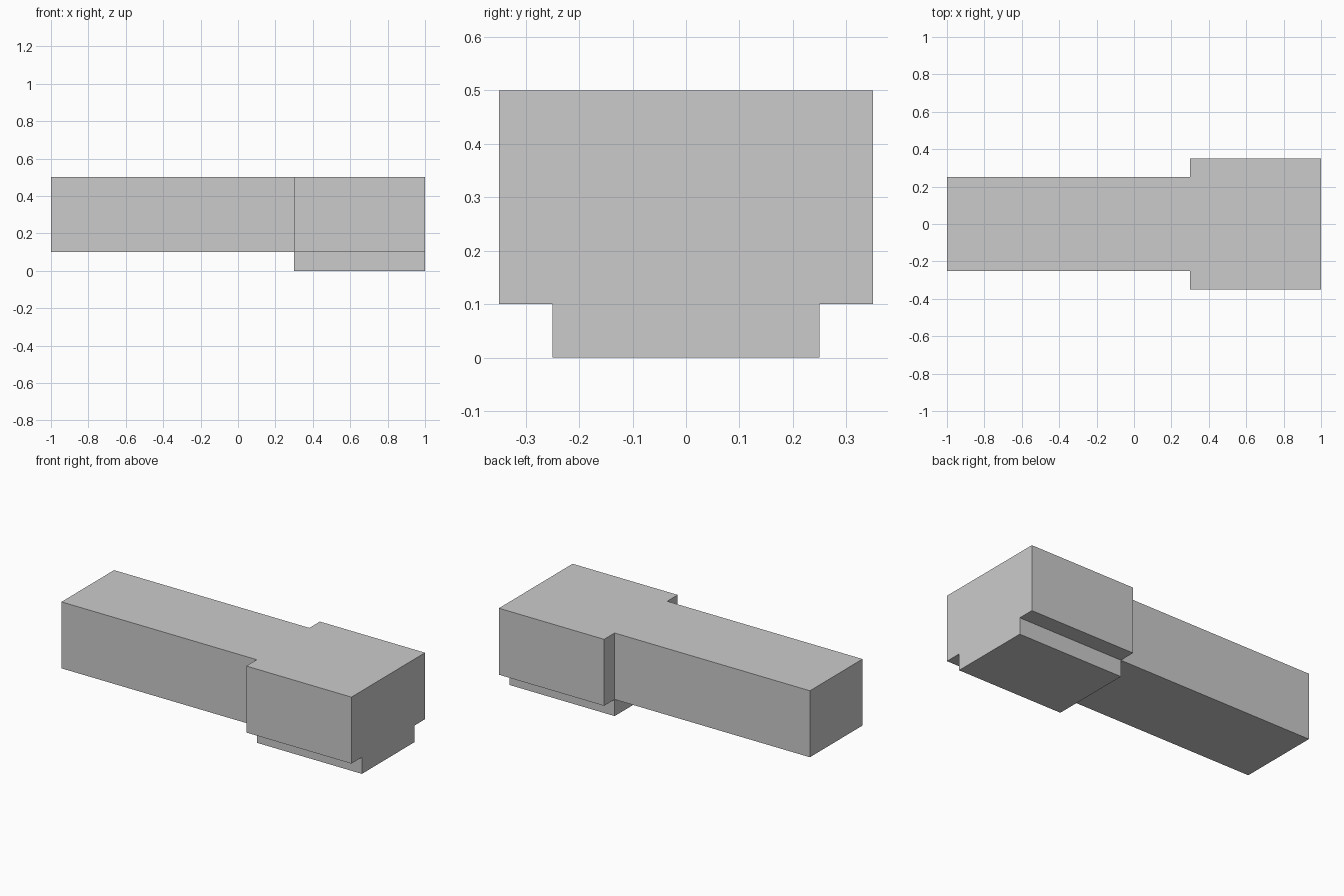
import bpy, bmesh
from math import radians
from mathutils import Vector
from collections import defaultdict

if "Cube" in bpy.data.objects:
    bpy.data.objects.remove(bpy.data.objects["Cube"])

bm = bmesh.new()


def add_block(x0, x1, y0, y1, z0, z1):
    verts = bmesh.ops.create_cube(bm, size=1)["verts"]
    for v in verts:
        v.co = Vector((x1 if v.co.x > 0 else x0,
                       y1 if v.co.y > 0 else y0,
                       z1 if v.co.z > 0 else z0))


# Long narrow bar, head core and the raised foot below the head
add_block(-1, 0.3, -0.25, 0.25, 0.1, 0.5)
add_block(0.3, 1, -0.25, 0.25, 0.1, 0.5)
add_block(0.3, 1, -0.25, 0.25, 0, 0.1)
# Side flanges that widen the head
for y0, y1 in ((-0.35, -0.25), (0.25, 0.35)):
    add_block(0.3, 1, y0, y1, 0.1, 0.5)

# Remove the touching inner walls, then weld into one clean shell
walls = defaultdict(list)
for f in bm.faces:
    c = f.calc_center_median()
    walls[tuple(round(a * 1000) for a in c)].append(f)
inner = [f for group in walls.values() if len(group) > 1 for f in group]
bmesh.ops.delete(bm, geom=inner, context='FACES')
bmesh.ops.remove_doubles(bm, verts=bm.verts[:], dist=0.0001)
bmesh.ops.dissolve_limit(bm, angle_limit=radians(1),
                         verts=bm.verts[:], edges=bm.edges[:])
bmesh.ops.recalc_face_normals(bm, faces=bm.faces[:])

mesh = bpy.data.meshes.new("stepped_bar")
bm.to_mesh(mesh)
bm.free()
bpy.context.collection.objects.link(bpy.data.objects.new("stepped_bar", mesh))
